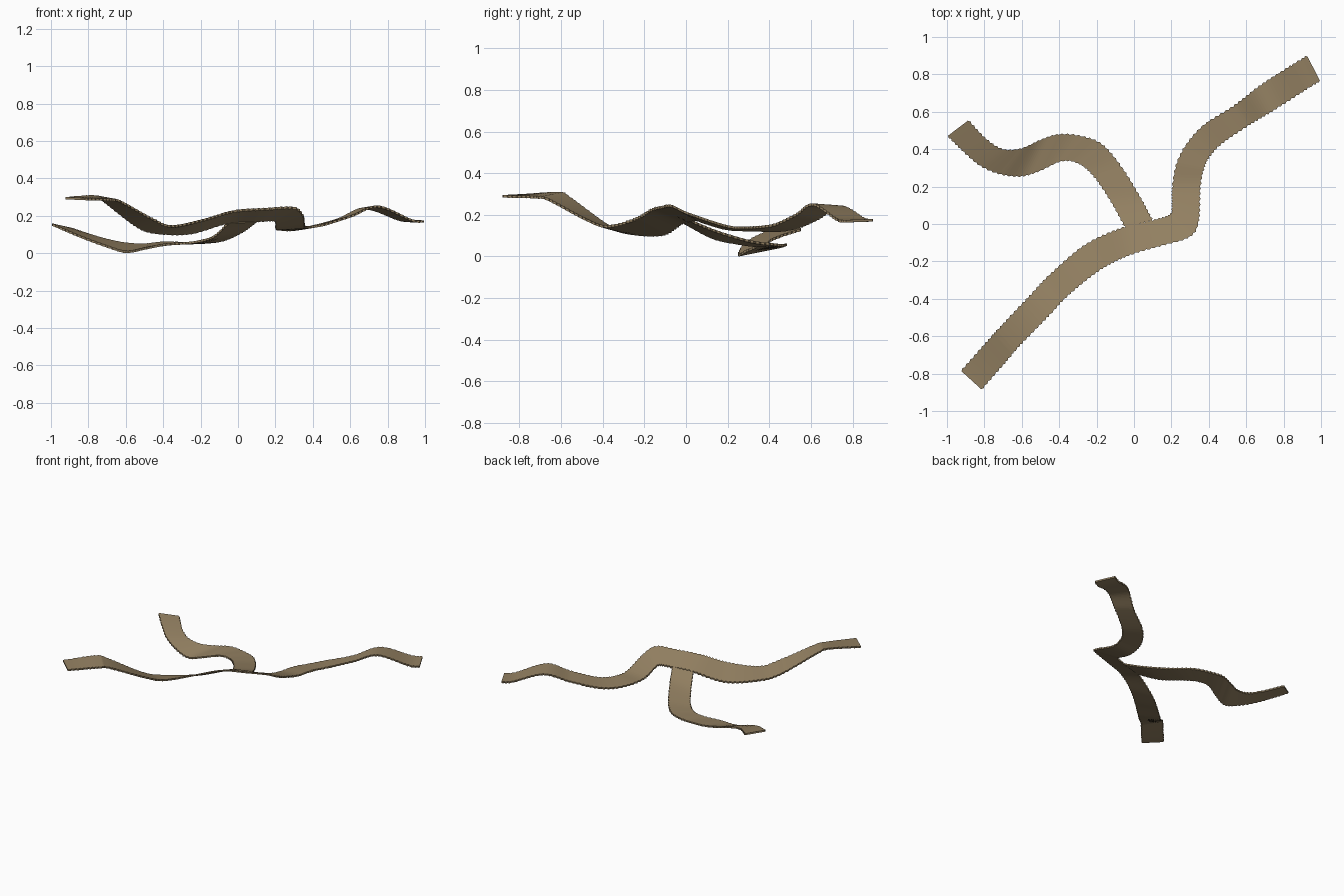
import bpy, bmesh
from mathutils import Vector

THICK, TOOTH, STEP = 0.012, 0.004, 0.015

mat = bpy.data.materials.new("dirt_brown")
mat.diffuse_color = (0.29, 0.215, 0.12, 1)


def spline(a, b, c, d, t):
    """Smooth curve between b and c."""
    return 0.5 * (2 * b + (c - a) * t + (2 * a - 5 * b + 4 * c - d) * t * t
                  + (3 * b - a - 3 * c + d) * t ** 3)


def road(name, left, right):
    """Thin ribbon between two edge curves, with a finely toothed rim."""
    rails = [[Vector(p) for p in r] for r in (left, right)]
    rails = [[2 * r[0] - r[1]] + r + [2 * r[-1] - r[-2]] for r in rails]
    rows = []
    for i in range(1, len(left)):
        length = max((r[i + 1] - r[i]).length for r in rails)
        n = max(2, 2 * round(length / STEP / 2))
        last = i == len(left) - 1
        for k in range(n + last):
            l, r = [spline(*s[i - 1:i + 3], k / n) for s in rails]
            out = (l - r).normalized() * (TOOTH if k % 2 else -TOOTH)
            rows.append((l + out, r - out))
    bm = bmesh.new()
    down = Vector((0, 0, THICK))
    rings = [[bm.verts.new(p) for p in (r, l, l - down, r - down)] for l, r in rows]
    for a, b in zip(rings, rings[1:]):
        for j in range(4):
            m = (j + 1) % 4
            bm.faces.new((a[j], a[m], b[m], b[j]))
    bm.faces.new(rings[0])
    bm.faces.new(rings[-1][::-1])
    bmesh.ops.recalc_face_normals(bm, faces=bm.faces)
    mesh = bpy.data.meshes.new(name)
    bm.to_mesh(mesh)
    bm.free()
    mesh.materials.append(mat)
    bpy.context.collection.objects.link(bpy.data.objects.new(name, mesh))


# Main path, from the front left to the back right
road("main_path",
     [(-.925, -.785, .30), (-.77, -.61, .31), (-.72, -.555, .285), (-.55, -.375, .155),
      (-.45, -.27, .117), (-.26, -.11, .112), (-.05, -.015, .17), (.1, .02, .178),
      (.19, .05, .182), (.203, .09, .168), (.205, .2, .138), (.23, .33, .132),
      (.29, .44, .13), (.38, .535, .145), (.53, .63, .185), (.68, .745, .245),
      (.86, .86, .185), (.925, .9, .18)],
     [(-.815, -.885, .295), (-.67, -.72, .29), (-.62, -.66, .278), (-.45, -.485, .185),
      (-.35, -.38, .15), (-.18, -.245, .185), (-.02, -.165, .23), (.15, -.115, .242),
      (.295, -.07, .248), (.345, .01, .212), (.355, .2, .15), (.375, .30, .145),
      (.405, .36, .148), (.47, .43, .16), (.61, .525, .205), (.75, .61, .255),
      (.93, .725, .182), (.995, .765, .175)])

# Side path, from the junction to the back left
road("side_path",
     [(-.05, -.015, .17), (-.13, .13, .095), (-.22, .26, .067), (-.3, .325, .058),
      (-.39, .335, .052), (-.5, .285, .03), (-.6, .255, .013), (-.71, .265, .045),
      (-.82, .31, .085), (-.91, .385, .122), (-.997, .47, .16)],
     [(.1, .02, .178), (.03, .15, .125), (-.07, .31, .078), (-.17, .425, .063),
      (-.28, .47, .06), (-.4, .48, .062), (-.5, .45, .052), (-.6, .405, .057),
      (-.7, .4, .077), (-.79, .455, .103), (-.885, .555, .135)])
